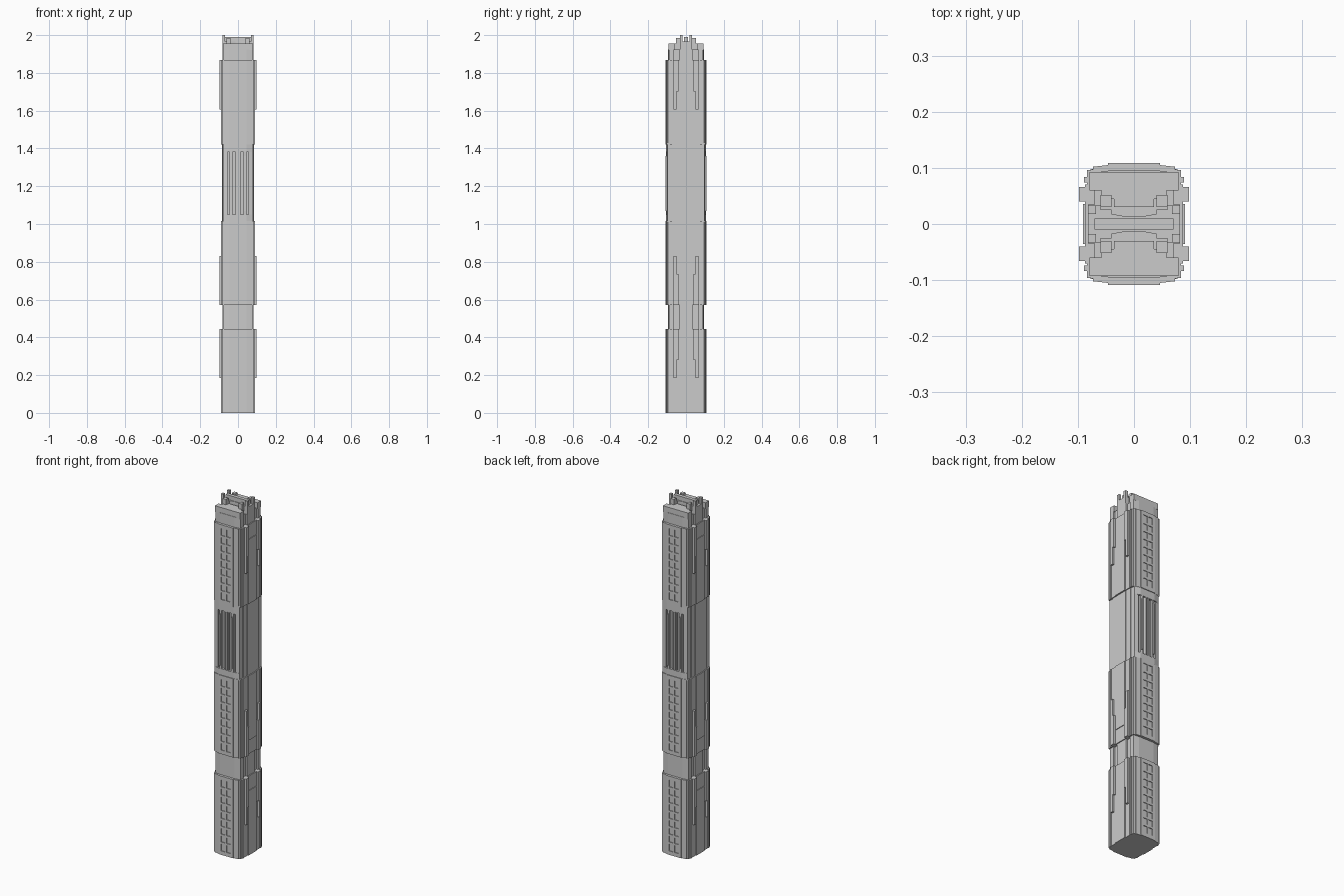
import bpy, bmesh

if "Cube" in bpy.data.objects:
    bpy.data.objects.remove(bpy.data.objects["Cube"])


def prism(name, quarter, z0, z1):
    """Extrude a section given as one quarter (from +x axis round to +y axis)."""
    q = quarter
    pts = list(q)
    pts += [(-x, y) for x, y in reversed(q)]
    pts += [(-x, -y) for x, y in q]
    pts += [(x, -y) for x, y in reversed(q)]
    clean = []
    for p in pts:
        if not clean or (abs(p[0] - clean[-1][0]) + abs(p[1] - clean[-1][1])) > 1e-6:
            clean.append(p)
    if clean[0] == clean[-1]:
        clean.pop()
    bm = bmesh.new()
    f = bm.faces.new([bm.verts.new((x, y, z0)) for x, y in clean])
    r = bmesh.ops.extrude_face_region(bm, geom=[f])
    for v in r["geom"]:
        if isinstance(v, bmesh.types.BMVert):
            v.co.z = z1
    return finish(name, bm)


def finish(name, bm):
    bmesh.ops.recalc_face_normals(bm, faces=bm.faces)
    me = bpy.data.meshes.new(name)
    bm.to_mesh(me)
    bm.free()
    ob = bpy.data.objects.new(name, me)
    bpy.context.collection.objects.link(ob)
    return ob


def add_box(bm, x0, x1, y0, y1, z0, z1):
    v = bmesh.ops.create_cube(bm, size=1)["verts"]
    for p in v:
        p.co.x = x0 if p.co.x < 0 else x1
        p.co.y = y0 if p.co.y < 0 else y1
        p.co.z = z0 if p.co.z < 0 else z1


def boxes(name, items):
    """Boxes mirrored across both x and y."""
    bm = bmesh.new()
    for b in items:
        add_box(bm, *b)
    ob = finish(name, bm)
    m = ob.modifiers.new("Mirror", "MIRROR")
    m.use_axis = (True, True, False)
    m.use_clip = False
    return ob


MODULE = [(0.087, 0), (0.087, 0.07), (0.084, 0.07), (0.084, 0.096),
          (0.073, 0.097), (0.073, 0.102), (0.046, 0.105), (0, 0.105)]
CORE = [(0.082, 0), (0.082, 0.07), (0.078, 0.07), (0.078, 0.097), (0.055, 0.101),
        (0.055, 0.09), (0.044, 0.09), (0.044, 0.103), (0.03, 0.105),
        (0.03, 0.092), (0.014, 0.092), (0.014, 0.1), (0, 0.1)]
CORE_CAP = [(0.082, 0), (0.082, 0.07), (0.078, 0.07), (0.078, 0.097),
            (0.046, 0.105), (0, 0.105)]
NECK = [(0.082, 0), (0.082, 0.035), (0.07, 0.035), (0.07, 0.065), (0.079, 0.065),
        (0.079, 0.09), (0.046, 0.095), (0, 0.095)]
H = 0.445


def module(tag, z0, flip):
    def span(a, b):
        return (z0 + H - b, z0 + H - a) if flip else (z0 + a, z0 + b)

    prism(tag + "_body", MODULE, z0, z0 + H)

    # window lattice on front and back
    items = [(0.03, 0.046, 0.104, 0.109, z0, z0 + H)]
    rows, lo, hi = 9, 0.022, H - 0.022
    pitch = (hi - lo) / rows
    items.append((-0.03, 0.03, 0.104, 0.109, z0, z0 + lo))
    items.append((-0.03, 0.03, 0.104, 0.109, z0 + hi, z0 + H))
    for i in range(1, rows):
        z = z0 + lo + i * pitch
        items.append((-0.03, 0.03, 0.104, 0.109, z - 0.006, z + 0.006))
    items.append((0, 0.004, 0.104, 0.109, z0 + lo, z0 + hi))
    boxes(tag + "_window_lattice", items)

    # side panel, stepped side rails and thin corner strips
    boxes(tag + "_side_panel", [(0.08, 0.091, 0, 0.036, *span(0, 0.365))])
    boxes(tag + "_side_rails", [(0.08, 0.098, 0.04, 0.066, *span(0.28, H)),
                                (0.08, 0.098, 0.05, 0.066, *span(0.185, 0.28))])
    boxes(tag + "_corner_strips", [(0.08, 0.089, 0.074, 0.084, *span(0, H))])


module("lower_module", 0.0, False)
module("middle_module", 0.57, True)
module("upper_module", 1.422, False)

# recessed neck between lower and middle modules
prism("lower_neck", NECK, 0.44, 0.575)

# fluted core shaft with end collars
prism("core_shaft", CORE, 1.01, 1.43)
prism("core_lower_collar", CORE_CAP, 1.01, 1.05)
prism("core_upper_collar", CORE_CAP, 1.38, 1.43)
boxes("core_ribs", [(0.033, 0.042, 0.1, 0.108, 1.07, 1.36),
                    (0.004, 0.011, 0.095, 0.106, 1.05, 1.38)])
boxes("core_side_panel", [(0.07, 0.085, 0, 0.036, 1.015, 1.42)])

# top neck: front and back blocks around a channel, with a stepped crest
prism("top_neck_base", NECK, 1.86, 1.925)
boxes("top_neck_blocks", [(0, 0.079, 0.06, 0.093, 1.92, 1.955),
                          (0, 0.058, 0.045, 0.06, 1.92, 1.955),
                          (0, 0.036, 0.03, 0.045, 1.92, 1.955)])
CREST = [(0.082, 0), (0.082, 0.033), (0.06, 0.033), (0.06, 0.026), (0.04, 0.026),
         (0.04, 0.018), (0.012, 0.013), (0, 0.013)]
prism("top_crest", CREST, 1.92, 1.965)
boxes("crest_posts", [(0.068, 0.082, 0.018, 0.033, 1.96, 2.0),
                      (0.04, 0.06, 0.03, 0.052, 1.92, 1.985)])
boxes("crest_spine", [(0, 0.07, 0, 0.01, 1.96, 1.99)])
